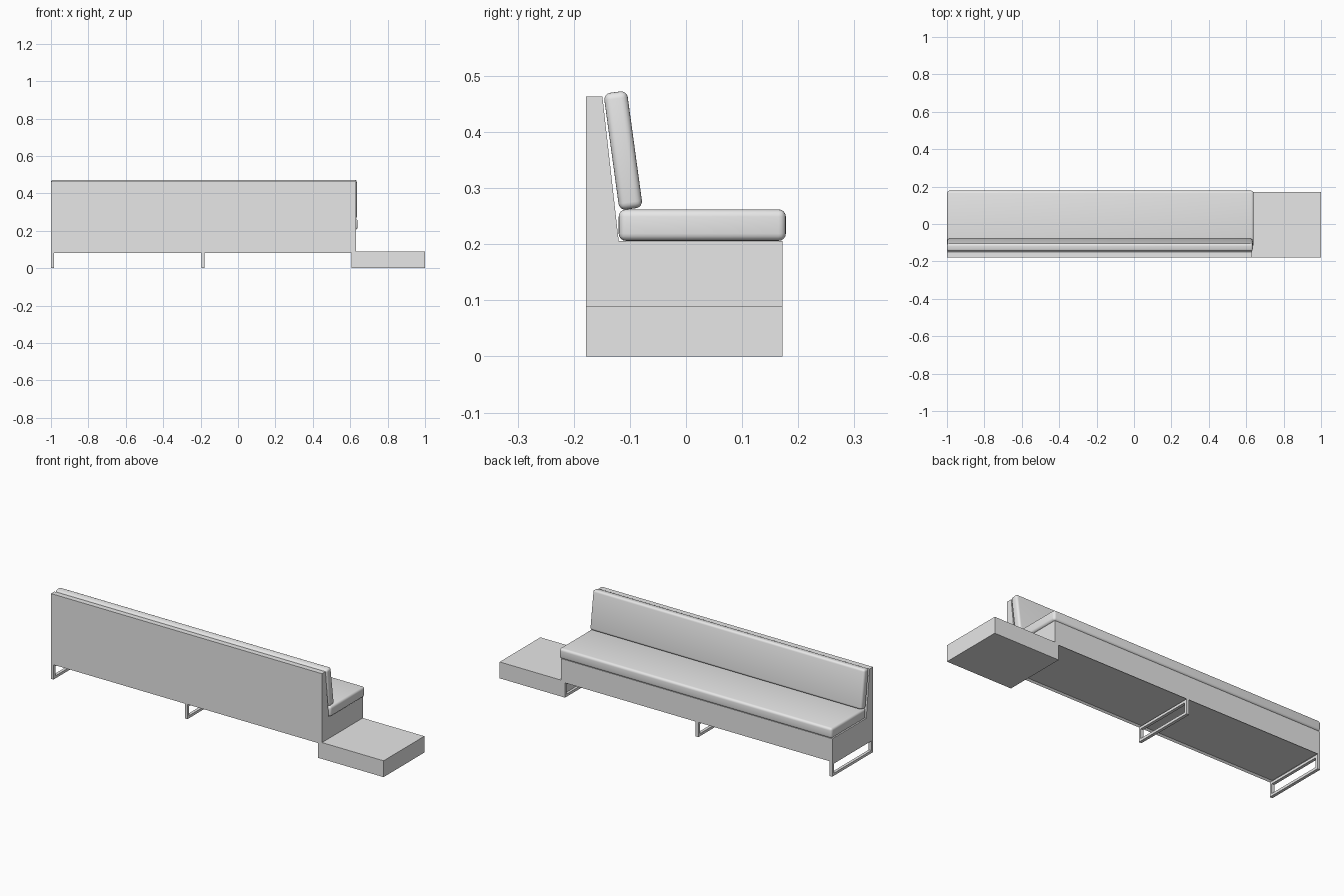
import bpy, bmesh, math
from mathutils import Vector

cube = bpy.data.objects.get("Cube")
if cube:
    bpy.data.objects.remove(cube, do_unlink=True)

grey = bpy.data.materials.new("light grey")
grey.use_nodes = True
colour = (0.8, 0.8, 0.8, 1)
grey.diffuse_color = colour
grey.node_tree.nodes["Principled BSDF"].inputs["Base Color"].default_value = colour


def finish(name, bm):
    bmesh.ops.recalc_face_normals(bm, faces=bm.faces)
    mesh = bpy.data.meshes.new(name)
    bm.to_mesh(mesh)
    bm.free()
    mesh.materials.append(grey)
    obj = bpy.data.objects.new(name, mesh)
    bpy.context.collection.objects.link(obj)
    return obj


def add_box(bm, low, high):
    low, high = Vector(low), Vector(high)
    verts = bmesh.ops.create_cube(bm, size=1)["verts"]
    bmesh.ops.scale(bm, vec=high - low, verts=verts)
    bmesh.ops.translate(bm, vec=(low + high) / 2, verts=verts)


def box(name, low, high):
    bm = bmesh.new()
    add_box(bm, low, high)
    return finish(name, bm)


def cushion(name, size, centre, tilt, radius):
    half = Vector(size) / 2
    obj = box(name, -half, half)
    obj.location = centre
    obj.rotation_euler.x = tilt
    bevel = obj.modifiers.new("rounded edges", "BEVEL")
    bevel.width = radius
    bevel.segments = 4
    for poly in obj.data.polygons:
        poly.use_smooth = True
    return obj


LEFT, RIGHT = -1.0, 0.63
BACK, FRONT = -0.178, 0.172
UNDER, BAR = 0.08, 0.014

# Sofa body: one side profile with a sloping backrest, extruded along its length
profile = [(BACK, UNDER), (FRONT, UNDER), (FRONT, 0.206), (-0.12, 0.206),
           (-0.149, 0.463), (BACK, 0.463)]
bm = bmesh.new()
face = bm.faces.new([bm.verts.new((LEFT, y, z)) for y, z in profile])
ext = bmesh.ops.extrude_face_region(bm, geom=[face])["geom"]
bmesh.ops.translate(bm, vec=(RIGHT - LEFT, 0, 0),
                    verts=[v for v in ext if isinstance(v, bmesh.types.BMVert)])
bmesh.ops.recalc_face_normals(bm, faces=bm.faces)
# Shallow recess in the underside
under = [f for f in bm.faces if f.normal.z < -0.9]
bmesh.ops.inset_region(bm, faces=under, thickness=BAR, depth=0)
bmesh.ops.translate(bm, vec=(0, 0, 0.008),
                    verts=list({v for f in under for v in f.verts}))
finish("sofa_body", bm)

# Cushions
cushion("seat_cushion", (1.64, 0.298, 0.056), (-0.18, 0.029, 0.234), 0, 0.013)
cushion("back_cushion", (1.635, 0.042, 0.21), (-0.1825, -0.112, 0.367), 0.136, 0.012)

# Rectangular loop legs
for name, x in (("right_leg", LEFT), ("middle_leg", -0.195), ("left_leg", 0.607)):
    bm = bmesh.new()
    for z in (0, UNDER - BAR):
        add_box(bm, (x, BACK + BAR, z), (x + 0.016, FRONT - BAR, z + BAR))
    for y in (BACK, FRONT - BAR):
        add_box(bm, (x, y, 0), (x + 0.016, y + BAR, UNDER))
    finish(name, bm)

# Low side table
box("side_table", (0.62, BACK, 0), (1.0, FRONT, 0.089))
